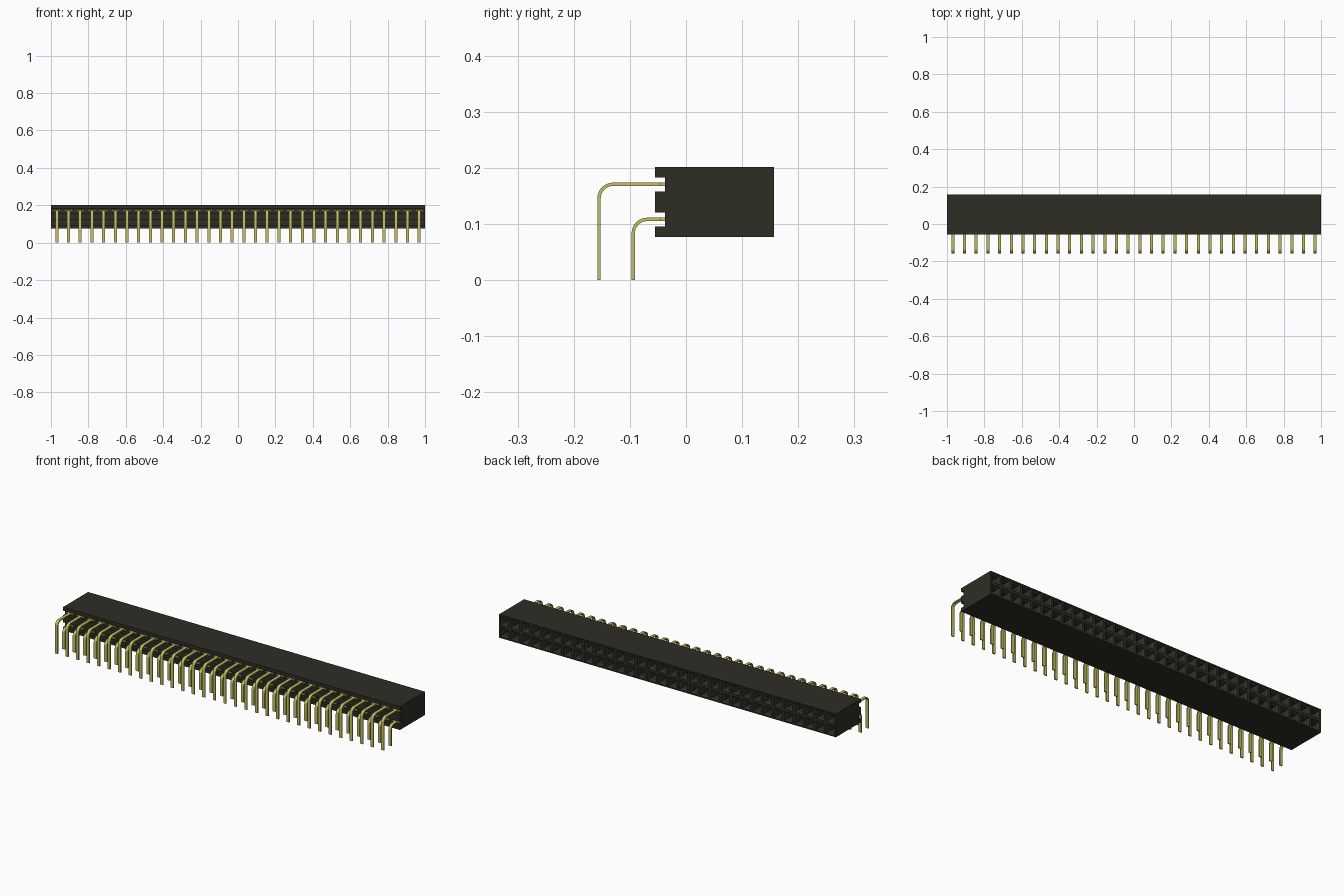
import bpy
import bmesh
import math
from mathutils import Vector

if "Cube" in bpy.data.objects:
    bpy.data.objects.remove(bpy.data.objects["Cube"], do_unlink=True)

COLUMNS, PITCH = 32, 0.0625
BOTTOM, TOP, BACK, FRONT, GROOVE = 0.077, 0.202, 0.157, -0.055, -0.037
MID = (BOTTOM + TOP) / 2
ROWS = (MID - PITCH / 2, MID + PITCH / 2)
PIN_W, PIN_T = 0.016, 0.006


def material(name, color, roughness):
    m = bpy.data.materials.new(name)
    m.use_nodes = True
    m.diffuse_color = (*color, 1)
    bsdf = m.node_tree.nodes["Principled BSDF"]
    bsdf.inputs["Base Color"].default_value = (*color, 1)
    bsdf.inputs["Roughness"].default_value = roughness
    return m


def extrude_profile(bm, points, x0, x1):
    """Prism along x from a closed (y, z) outline."""
    face = bm.faces.new([bm.verts.new((x0, y, z)) for y, z in points])
    geom = bmesh.ops.extrude_face_region(bm, geom=[face])["geom"]
    verts = [g for g in geom if isinstance(g, bmesh.types.BMVert)]
    bmesh.ops.translate(bm, verts=verts, vec=(x1 - x0, 0, 0))
    bmesh.ops.recalc_face_normals(bm, faces=bm.faces[:])


def finish(bm, name, mat):
    mesh = bpy.data.meshes.new(name)
    bm.to_mesh(mesh)
    bm.free()
    mesh.materials.append(mat)
    obj = bpy.data.objects.new(name, mesh)
    bpy.context.collection.objects.link(obj)
    return obj


plastic = material("black plastic", (0.027, 0.026, 0.018), 0.6)
gold = material("gold plated metal", (0.55, 0.52, 0.13), 0.4)

# Housing: block with two full-length grooves on the front
outline = [(BACK, BOTTOM), (FRONT, BOTTOM)]
for z in ROWS:
    outline += [(FRONT, z - 0.0125), (GROOVE, z - 0.0125),
                (GROOVE, z + 0.0125), (FRONT, z + 0.0125)]
outline += [(FRONT, TOP), (BACK, TOP)]
bm = bmesh.new()
extrude_profile(bm, outline, -1, 1)


def back_faces():
    return [f for f in bm.faces if f.normal.y > 0.9 and f.calc_center_median().y > BACK - 0.001]


def cut_back(point, normal):
    faces = back_faces()
    geom = faces + list({e for f in faces for e in f.edges}) + list({v for f in faces for v in f.verts})
    bmesh.ops.bisect_plane(bm, geom=geom, plane_co=point, plane_no=normal)
    bm.normal_update()


# Sockets: one chamfered square hole in each cell of the back
cut_back(Vector((0, BACK, MID)), Vector((0, 0, 1)))
for i in range(1, COLUMNS):
    cut_back(Vector((-1 + i * PITCH, BACK, MID)), Vector((1, 0, 0)))
cells = back_faces()
bmesh.ops.inset_individual(bm, faces=cells, thickness=0.010)
bmesh.ops.inset_individual(bm, faces=cells, thickness=0.010, depth=-0.012)
holes = bmesh.ops.extrude_discrete_faces(bm, faces=cells)["faces"]
bmesh.ops.translate(bm, verts=list({v for f in holes for v in f.verts}), vec=(0, -0.13, 0))
bm.normal_update()
finish(bm, "socket_housing", plastic)


# Pins: flat strips bent down, with a wide shoulder at the housing
def pin_row(name, y_leg, z_arm, radius=0.025, steps=8):
    cy, cz = y_leg + radius, z_arm - radius

    def side(offset):
        r = radius + offset
        arc = [(cy - r * math.cos(a), cz + r * math.sin(a))
               for a in (math.pi / 2 * k / steps for k in range(steps + 1))]
        return [(y_leg - offset, 0)] + arc + [(-0.03, z_arm + offset)]

    bm = bmesh.new()
    x = -1 + PITCH / 2
    h = PIN_T / 2
    extrude_profile(bm, side(h) + side(-h)[::-1], x - PIN_W / 2, x + PIN_W / 2)
    h += 0.0003
    shoulder = [(-0.046, z_arm - h), (-0.03, z_arm - h), (-0.03, z_arm + h), (-0.046, z_arm + h)]
    extrude_profile(bm, shoulder, x - 0.021, x + 0.021)
    obj = finish(bm, name, gold)
    array = obj.modifiers.new("columns", "ARRAY")
    array.count = COLUMNS
    array.use_relative_offset = False
    array.use_constant_offset = True
    array.constant_offset_displace = (PITCH, 0, 0)
    bpy.ops.object.select_all(action="DESELECT")
    obj.select_set(True)
    bpy.context.view_layer.objects.active = obj
    bpy.ops.object.shade_smooth_by_angle(angle=math.radians(30))


pin_row("lower_pins", -0.094, ROWS[0])
pin_row("upper_pins", -0.155, ROWS[1])
